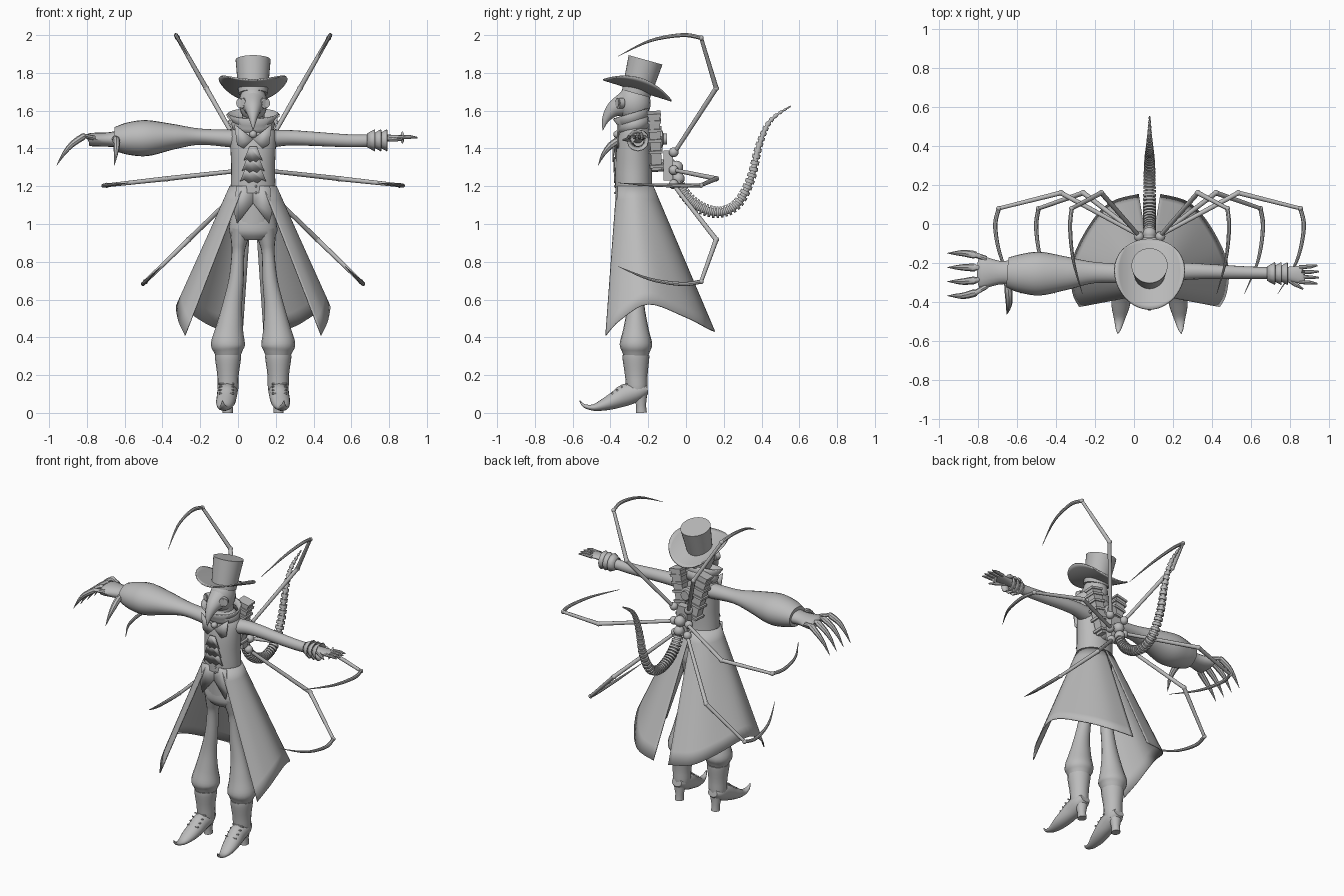
import bpy, bmesh, math
from mathutils import Vector, Matrix

if "Cube" in bpy.data.objects:
    bpy.data.objects.remove(bpy.data.objects["Cube"])

CENTRE = 0.08  # the body stands a little to its left of the origin
X, Y, Z = Vector((1, 0, 0)), Vector((0, 1, 0)), Vector((0, 0, 1))
grey = bpy.data.materials.new("plain grey")
grey.use_nodes = True
grey.diffuse_color = (0.5, 0.5, 0.5, 1)
grey.node_tree.nodes["Principled BSDF"].inputs["Base Color"].default_value = grey.diffuse_color
parts = []


def finish(bm, name, thick=0):
    bmesh.ops.recalc_face_normals(bm, faces=bm.faces)
    mesh = bpy.data.meshes.new(name)
    bm.to_mesh(mesh)
    bm.free()
    mesh.materials.append(grey)
    ob = bpy.data.objects.new(name, mesh)
    ob.location.x = CENTRE
    bpy.context.collection.objects.link(ob)
    if thick:
        mod = ob.modifiers.new("thickness", "SOLIDIFY")
        mod.thickness, mod.offset = thick, 0
    parts.append(ob)
    return ob


def curve(rows, n=5):
    """Smooth curve through rows of numbers."""
    rows = [Vector(r) for r in rows]
    out = []
    for i in range(len(rows) - 1):
        a, b, c, d = rows[max(i - 1, 0)], rows[i], rows[i + 1], rows[min(i + 2, len(rows) - 1)]
        for k in range(n):
            t = k / n
            out.append(b + (c - a) * (t / 2) + (a * 2 - b * 5 + c * 4 - d) * (t * t / 2)
                       + (b * 3 - a - c * 3 + d) * (t ** 3 / 2))
    return out + [rows[-1]]


def sweep(bm, rows, ref=X, sides=16, cap=True):
    """Skin elliptical rings; each row is x, y, z, radius along ref, other radius."""
    pts = [Vector(r[:3]) for r in rows]
    square = sides == 4
    rings = []
    for i, r in enumerate(rows):
        t = (pts[min(i + 1, len(pts) - 1)] - pts[max(i - 1, 0)]).normalized()
        u = (ref - t * ref.dot(t)).normalized()
        v = t.cross(u)
        a, b = max(r[3], 0.001), max(r[-1], 0.001)
        if square:
            a, b = a * math.sqrt(2), b * math.sqrt(2)
        angles = [math.tau * (k + 0.5 * square) / sides for k in range(sides)]
        rings.append([bm.verts.new(pts[i] + u * a * math.cos(q) + v * b * math.sin(q)) for q in angles])
    for lo, hi in zip(rings, rings[1:]):
        for k in range(sides):
            j = (k + 1) % sides
            bm.faces.new((lo[k], lo[j], hi[j], hi[k]))
    if cap:
        bm.faces.new(rings[0])
        bm.faces.new(rings[-1])


def tube(name, *paths, ref=X, sides=16, cap=True, smooth=0, thick=0):
    bm = bmesh.new()
    for rows in paths:
        sweep(bm, curve(rows, smooth) if smooth else rows, ref, sides, cap)
    return finish(bm, name, thick)


def balls(name, *items):
    bm = bmesh.new()
    for x, y, z, *r in items:
        size = Matrix.Diagonal((r[0], r[len(r) // 2], r[-1], 1))
        bmesh.ops.create_uvsphere(bm, u_segments=20, v_segments=12, radius=1,
                                  matrix=Matrix.Translation((x, y, z)) @ size)
    return finish(bm, name)


def plate(name, outline, y, thick=0.008):
    bm = bmesh.new()
    bm.faces.new([bm.verts.new((x, y, z)) for x, z in outline])
    return finish(bm, name, thick)


# Hat: tapered crown and a brim curled up at the sides
tube("hat_crown", [(0, -.264, 1.69, .077), (0, -.214, 1.869, .093)], sides=32)
bm = bmesh.new()
bmesh.ops.create_grid(bm, x_segments=16, y_segments=16, size=1)
for v in bm.verts:
    x, y = v.co.x, v.co.y
    dx, dy = x * math.sqrt(1 - y * y / 2), y * math.sqrt(1 - x * x / 2)
    v.co = (dx * .18, dy * .19, .065 * dx * dx)
bmesh.ops.rotate(bm, verts=bm.verts, matrix=Matrix.Rotation(-.3, 3, "X"))
bmesh.ops.translate(bm, verts=bm.verts, vec=(0, -.258, 1.708))
finish(bm, "hat_brim", .008)

# Head, beaked mask and goggles
balls("head", (0, -.275, 1.64, .075, .088, .1))
tube("neck", [(0, -.265, 1.48, .06), (0, -.265, 1.62, .06)])
tube("mask_beak", [(0, -.32, 1.635, .064, .068), (0, -.375, 1.612, .046, .046),
                   (0, -.412, 1.575, .028, .028), (0, -.432, 1.535, .014, .014),
                   (0, -.44, 1.495, .001, .001)], smooth=4)
for s, side in ((1, "left"), (-1, "right")):
    p, d = Vector((s * .052, -.335, 1.64)), Vector((s * .45, -.9, 0))
    ring = lambda k, r: (*(p + d * k), r)
    tube(side + "_goggle", [ring(0, .028), ring(.028, .028), ring(.034, .022), ring(.026, .019)], ref=Z)

# Collar, coat body and neckwear
tube("collar", [(0, -.262, 1.49, .1, .078), (0, -.275, 1.53, .112, .088), (0, -.28, 1.545, .105, .082),
                (0, -.292, 1.585, .132, .096)], cap=False, thick=.008, sides=32)
tube("coat_body", [(0, -.275, 1.17, .12, .099), (0, -.277, 1.22, .118, .098), (0, -.277, 1.3, .116, .097),
                   (0, -.275, 1.4, .12, .093), (0, -.268, 1.47, .122, .085),
                   (0, -.265, 1.515, .1, .075), (0, -.265, 1.55, .06, .06)], smooth=4, sides=32)
balls("collar_button", (0, -.365, 1.475, .02))
for i in range(3):
    top, w = 1.41 - .055 * i, .05 + .01 * i
    hem = [(w * (k / 3 - 1), top - .075 + .014 * (k % 2) - .012 * (1 - abs(k / 3 - 1))) for k in range(7)]
    plate(f"cravat_tier_{i + 1}", [(.02 + .01 * i, top), (-.02 - .01 * i, top)] + hem, -.385 + .004 * i)
balls("coat_buttons", *[(.015, -.375, 1.2 - .035 * i, .006) for i in range(2)])
for s, side in ((1, "left"), (-1, "right")):
    plate(side + "_lapel", [(0, 1.45), (s * .1, 1.53), (s * .085, 1.42), (s * .05, 1.4)], -.36)
    plate(side + "_vest_flap", [(0, 1.2), (s * .09, 1.2), (s * .1, 1.06), (s * .085, 1.0), (0, 1.11)], -.366)
tube("vest", [(0, -.27, 1.0, .11, .085), (0, -.275, 1.2, .112, .092)], sides=24)

# Coat skirt: two panels, open in front and slit behind, with an arched hem
hem = curve([(.055, .152, .43), (.2, .11, .45), (.31, -.01, .51), (.4, -.2, .575),
             (.395, -.35, .49), (.36, -.425, .41)], 5)
for s, side in ((1, "left"), (-1, "right")):
    bm = bmesh.new()
    grid = []
    for i, h in enumerate(hem):
        q = .01 + 2.7 * i / (len(hem) - 1)
        waist = Vector((.122 * math.sin(q), -.275 + .1 * math.cos(q), 1.2))
        column = [waist.lerp(h, k / 10) for k in range(11)]
        grid.append([bm.verts.new((s * c.x, c.y, c.z)) for c in column])
    for a, b in zip(grid, grid[1:]):
        for k in range(10):
            bm.faces.new((a[k], b[k], b[k + 1], a[k + 1]))
    finish(bm, side + "_coat_skirt", .006)

# Trousers and curled-toe heeled boots
tube("trouser_seat", [(0, -.265, .915, .08, .055), (0, -.265, .95, .125, .085),
                      (0, -.265, 1.0, .125, .09), (0, -.265, 1.06, .11, .085)], smooth=3, sides=24)
for s, side in ((1, "left"), (-1, "right")):
    def leg(*rows):
        return [(s * r[0], *r[1:]) for r in rows]
    tube(side + "_trouser_leg", leg(
        (.065, -.265, .97, .06, .075), (.075, -.265, .9, .042, .055), (.08, -.265, .84, .034, .042),
        (.09, -.265, .7, .04, .04), (.11, -.265, .57, .052, .045), (.125, -.265, .45, .072, .066),
        (.133, -.265, .365, .09, .086), (.133, -.265, .325, .076, .074), (.133, -.265, .29, .06, .06)), smooth=4)
    tube(side + "_boot_shaft", leg(
        (.133, -.265, .305, .07, .071), (.133, -.265, .28, .068, .07), (.133, -.263, .2, .057, .06),
        (.133, -.26, .13, .055, .056), (.133, -.255, .09, .045, .045)), smooth=3)
    tube(side + "_boot_foot", leg(
        (.133, -.205, .125, .035, .025), (.135, -.25, .115, .053, .05), (.138, -.32, .095, .053, .058),
        (.143, -.37, .07, .052, .047), (.15, -.43, .045, .045, .033), (.155, -.49, .028, .028, .017),
        (.16, -.54, .038, .014, .009), (.163, -.563, .065, .002, .002)), smooth=3)
    tube(side + "_boot_heel", leg((.134, -.242, .11, .042, .038), (.134, -.238, .04, .026, .026),
                                  (.134, -.236, 0, .027, .029)))
    laces = [leg((.1, y, z, .005), (.18, y, z, .005)) for y, z in
             ((-.315, .152), (-.34, .137), (-.365, .12), (-.39, .103))]
    tube(side + "_boot_laces", *laces, ref=Z, sides=6)

# Right arm: puffed sleeve, cuff and long claws
tube("right_sleeve", [(-.05, -.26, 1.45, .06, .05), (-.11, -.256, 1.452, .052, .047),
                      (-.28, -.25, 1.462, .054, .043), (-.42, -.253, 1.462, .084, .067),
                      (-.56, -.255, 1.455, .112, .095), (-.66, -.254, 1.452, .1, .086),
                      (-.73, -.25, 1.45, .078, .064)], ref=Y, smooth=5, sides=24)
tube("right_glove", [(-.71, -.25, 1.45, .065, .045), (-.77, -.25, 1.447, .06, .038),
                     (-.86, -.25, 1.447, .085, .035), (-.875, -.25, 1.445, .075, .025)], ref=Y, smooth=3)
claws = []
for i in range(4):
    y = -.15 - .073 * i
    base = -.25 + (y + .26) * .65
    claws.append([(-.84, base, 1.455, .014, .014), (-.89, y * .6 + base * .4, 1.465, .014, .012),
                  (-.90, y * .7 + base * .3, 1.462, .02, .018), (-.955, y, 1.425, .017, .016),
                  (-1.0, y, 1.375, .01, .01), (-1.04, y, 1.31, .001, .001)])
tube("right_claws", *claws, ref=Y, sides=8, smooth=2)
tube("right_thumb_claw", [(-.73, -.3, 1.45, .018), (-.725, -.35, 1.445, .02), (-.722, -.4, 1.415, .018),
                          (-.727, -.44, 1.365, .01), (-.735, -.465, 1.31, .001)], sides=8, smooth=2)

# Left arm: slim sleeve, frilled cuff and open hand
tube("left_sleeve", [(.05, -.26, 1.45, .06, .05), (.11, -.25, 1.453, .05, .046), (.22, -.243, 1.456, .042, .04),
                     (.5, -.25, 1.441, .032, .034), (.63, -.252, 1.442, .03, .032)], ref=Y, smooth=5)
tube("left_cuff_frills", *[[(x, -.255, 1.443, .034), (x + .04, -.255, 1.443, .056)]
                           for x in (.605, .638, .67)], ref=Y, sides=12, cap=False, thick=.006)
tube("left_palm", [(.64, -.255, 1.45, .028, .022), (.7, -.256, 1.455, .035, .018),
                   (.78, -.26, 1.458, .045, .013), (.79, -.26, 1.458, .04, .01)], ref=Y, smooth=3)
tube("left_fingers", *[[(.77, -.26 + .025 * k, 1.458, .011), (.83, -.26 + .028 * k, 1.461, .01),
                        (.875 - .008 * abs(k), -.26 + .031 * k, 1.457, .004)]
                       for k in (-1.5, -.5, .5, 1.5)], ref=Y, sides=8)
tube("left_thumb", [(.7, -.275, 1.452, .014), (.75, -.31, 1.448, .012), (.79, -.335, 1.445, .004)], ref=Z, sides=8)

# Back gear: two ribbed canisters in a V around a hub of joints
for s, side in ((1, "left"), (-1, "right")):
    low, high = Vector((s * .035, -.155, 1.29)), Vector((s * .1, -.17, 1.59))
    at = lambda t, a, b: (*low.lerp(high, t), a, b)
    tube(side + "_canister", [at(0, .028, .027), at(1, .036, .03)], sides=4)
    tube(side + "_canister_ribs", *[[at(t, .042, .036), at(t + .05, .042, .036)]
                                    for t in (.05, .3, .5, .68, .83, .95)], sides=4)
tube("hub_block", [(0, -.095, 1.23, .04, .025), (0, -.095, 1.39, .04, .025)], sides=4)
tube("hub_mount", [(0, -.19, 1.31, .035), (0, -.06, 1.31, .03)])
tube("hub_valve", [(0, -.15, 1.45, .045), (0, -.125, 1.45, .045), (0, -.12, 1.45, .03), (0, -.1, 1.45, .03)])
balls("hub_joints", (0, -.05, 1.3, .035), (0, -.04, 1.24, .033),
      *[(s * x, -.065, z, .026) for s in (1, -1) for x, z in ((.055, 1.38), (.055, 1.285), (.045, 1.21))])

# Six jointed back limbs, each lying in one plane and ending in a curved blade
for s, side in ((1, "left"), (-1, "right")):
    for level, hub, end in (("upper", (.055, 1.38), (.4, 1.985)), ("middle", (.05, 1.285), (.775, 1.205)),
                            ("lower", (.05, 1.2), (.57, .695))):
        a, b = Vector((s * hub[0], 0, hub[1])), Vector((s * end[0], 0, end[1]))
        flat = (b - a).cross(Y).normalized()
        row = lambda k, y, r: (*(a.lerp(b, k) + Y * y), r)
        name = f"{side}_{level}_limb"
        tube(name, [row(0, -.06, .011), row(.56, .16, .013)], [row(.56, .16, .013), row(1, .08, .01)],
             ref=flat, sides=10)
        tube(name + "_blade", [row(1, .08, .011), row(1.025, -.02, .011), row(.975, -.19, .008),
                               row(.84, -.36, .001)], ref=flat, sides=8, smooth=5)
        balls(name + "_joints", row(.56, .16, .015), row(1, .08, .0135))

# Segmented tail
path = curve([(0, -.05, 1.24, .03), (0, .0, 1.15, .034), (0, .08, 1.085, .034), (0, .18, 1.062, .032),
              (0, .275, 1.11, .03), (0, .345, 1.245, .026), (0, .385, 1.41, .021),
              (0, .445, 1.545, .014), (0, .555, 1.625, .004)], 5)
tube("tail_core", [(*p[:3], p[3] * .65) for p in path], sides=10)
tube("tail_segments", *[[p.lerp(q, .1), p.lerp(q, .7) * 1] for p, q in zip(path, path[1:])], sides=10)

# Smooth shading with crisp edges
bpy.ops.object.select_all(action="DESELECT")
for ob in parts:
    ob.select_set(True)
bpy.context.view_layer.objects.active = parts[0]
bpy.ops.object.shade_smooth_by_angle(angle=math.radians(40))
